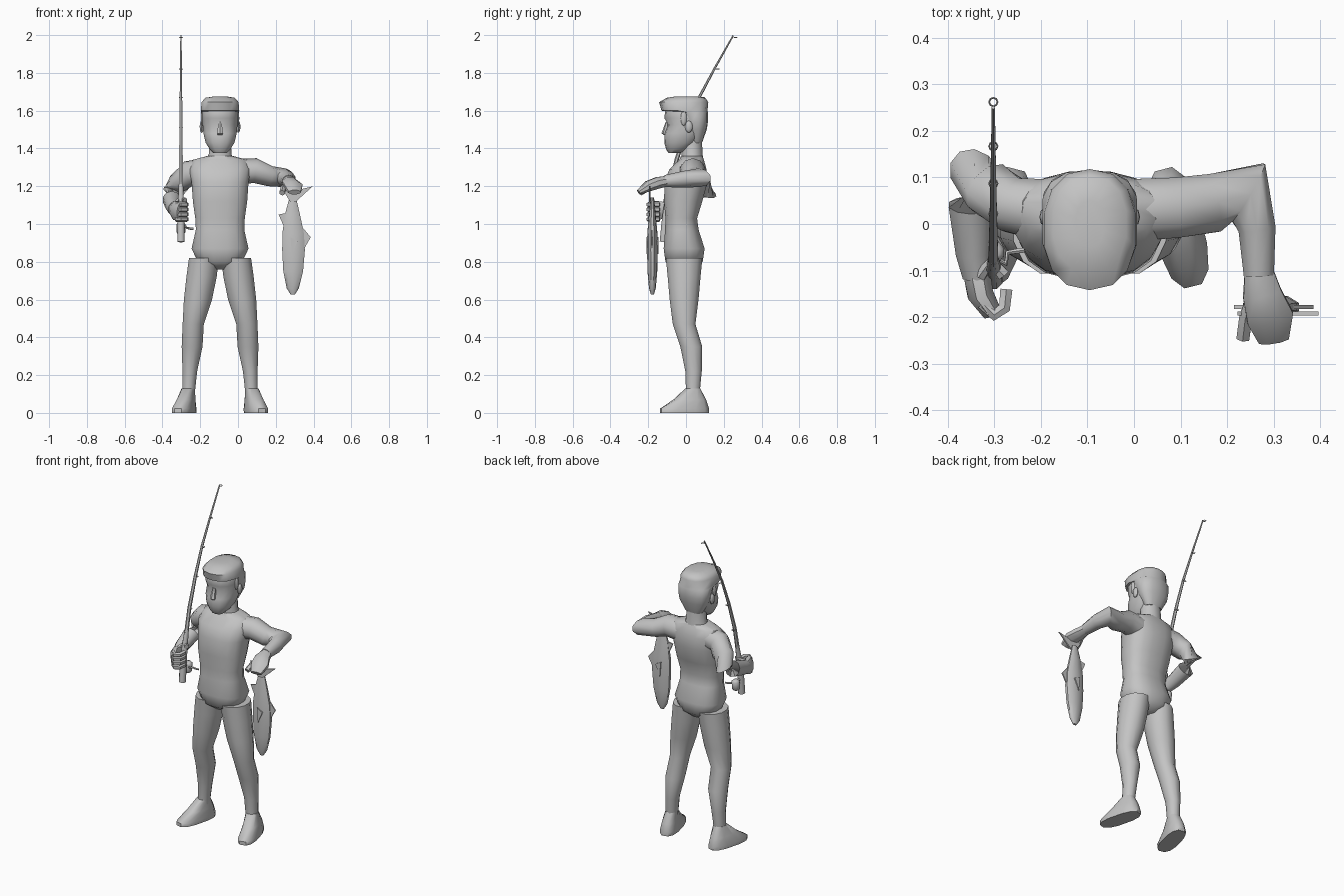
import bpy
import bmesh
import math
from mathutils import Vector, Matrix

default_cube = bpy.data.objects.get("Cube")
if default_cube:
    bpy.data.objects.remove(default_cube, do_unlink=True)

CENTRE_X = -0.095  # the figure's own middle line
UP, SIDE = Vector((0, 0, 1)), Vector((1, 0, 0))

grey = bpy.data.materials.new("plain_grey")
grey.use_nodes = True
grey.diffuse_color = (0.55, 0.55, 0.55, 1)
grey.node_tree.nodes["Principled BSDF"].inputs["Base Color"].default_value = grey.diffuse_color


def finish(name, bm, angle=50):
    """Turn a bmesh into a shaded, coloured object."""
    bmesh.ops.recalc_face_normals(bm, faces=bm.faces)
    mesh = bpy.data.meshes.new(name)
    bm.to_mesh(mesh)
    bm.free()
    for face in mesh.polygons:
        face.use_smooth = True
    mesh.set_sharp_from_angle(angle=math.radians(angle))
    mesh.materials.append(grey)
    obj = bpy.data.objects.new(name, mesh)
    bpy.context.collection.objects.link(obj)
    return obj


def loft(name, rings, sides=12, flat=False, turn=0, boxy=1.0, angle=50):
    """Skin a row of oval rings, each given as x, y, z, half width, half depth."""
    bm = bmesh.new()
    centres = [Vector(ring[:3]) for ring in rings]
    last = len(rings) - 1
    loops = []
    for i, (centre, ring) in enumerate(zip(centres, rings)):
        along = UP if flat else Vector()
        if not flat:
            for a, b in ((i - 1, i), (i, i + 1)):
                if a >= 0 and b <= last:
                    along = along + (centres[b] - centres[a]).normalized()
            along.normalize()
        across = along.cross(UP)
        if across.length < 0.5:
            across = SIDE - along * SIDE.dot(along)
        across.normalize()
        across = Matrix.Rotation(turn, 3, along) @ across
        depth = along.cross(across)
        loop = []
        for k in range(sides):
            t = math.tau * (k + 0.5) / sides
            c, s = math.cos(t), math.sin(t)
            c = math.copysign(abs(c) ** boxy, c)
            s = math.copysign(abs(s) ** boxy, s)
            loop.append(bm.verts.new(centre + across * c * ring[3] + depth * s * ring[4]))
        loops.append(loop)
    for low, high in zip(loops, loops[1:]):
        for k in range(sides):
            j = (k + 1) % sides
            bm.faces.new((low[k], low[j], high[j], high[k]))
    bm.faces.new(loops[0])
    bm.faces.new(loops[-1])
    return finish(name, bm, angle)


def column(name, rows, **options):
    """Loft level rings on the middle line: z, y, half width, half depth."""
    return loft(name, [(CENTRE_X, y, z, w, d) for z, y, w, d in rows], flat=True, **options)


def tube(name, points, radius, sides=6):
    return loft(name, [(*p, radius, radius) for p in points], sides=sides)


def plate(name, outline, y, thickness=0.008):
    """Thin upright plate from an x, z outline."""
    bm = bmesh.new()
    face = bm.faces.new([bm.verts.new((x, y - thickness / 2, z)) for x, z in outline])
    out = bmesh.ops.extrude_face_region(bm, geom=[face])
    moved = [v for v in out["geom"] if isinstance(v, bmesh.types.BMVert)]
    bmesh.ops.translate(bm, vec=(0, thickness, 0), verts=moved)
    return finish(name, bm, 30)


def ball(name, centre, size):
    bm = bmesh.new()
    bmesh.ops.create_uvsphere(bm, u_segments=8, v_segments=6, radius=1)
    bmesh.ops.scale(bm, vec=size, verts=bm.verts)
    bmesh.ops.translate(bm, vec=centre, verts=bm.verts)
    return finish(name, bm)


# Trunk and neck
column("torso", [
    (.76, -.005, .03, .05), (.8, -.01, .12, .1), (.87, -.01, .153, .11),
    (.97, -.022, .13, .09), (1.03, -.025, .133, .085), (1.12, -.015, .146, .103),
    (1.22, 0, .153, .115), (1.29, .01, .165, .1), (1.34, .03, .145, .066),
    (1.36, .03, .07, .058)], sides=16, boxy=.8)
column("neck", [(1.32, .035, .085, .06), (1.37, .032, .062, .058), (1.46, .03, .06, .055)])

# Head, hair, nose and ears
column("head", [
    (1.375, -.062, .035, .03), (1.395, -.045, .055, .06), (1.43, -.03, .078, .085),
    (1.48, -.01, .09, .105), (1.525, .008, .094, .104), (1.56, 0, .095, .114),
    (1.61, 0, .095, .11), (1.65, 0, .07, .08)], sides=14, boxy=.85)
column("hair", [
    (1.43, .055, .055, .03), (1.5, .055, .093, .055), (1.54, .05, .1, .066),
    (1.59, .035, .103, .082), (1.6, -.008, .104, .122), (1.645, -.012, .1, .13),
    (1.668, 0, .08, .103), (1.676, 0, .03, .05)], sides=14, boxy=.85)
loft("nose", [(CENTRE_X, -.1, 1.54, .01, .008), (CENTRE_X, -.112, 1.48, .018, .018),
              (CENTRE_X, -.1, 1.465, .012, .008)], sides=6, flat=True)

for label, s in (("left", 1), ("right", -1)):
    ball(label + "_ear", (CENTRE_X + s * .097, .015, 1.515), (.011, .02, .032))
    # Sideburn in front of the ear
    ball(label + "_sideburn", (CENTRE_X + s * .093, -.012, 1.56), (.009, .016, .04))

    # Leg, defined by its distance from the middle line
    leg = [(.085, -.01, .82, .082, .1), (.098, -.01, .72, .083, .09),
           (.117, -.01, .6, .077, .079), (.142, -.01, .47, .058, .062),
           (.148, .028, .35, .057, .06), (.16, .04, .22, .04, .045),
           (.167, .036, .1, .034, .037)]
    loft(label + "_leg", [(CENTRE_X + s * x, *rest) for x, *rest in leg], flat=True)

    # Foot turned outward, with a flat sole
    foot = [(.19, -.008, 0, .052, .133), (.19, -.008, .022, .053, .133),
            (.18, .02, .07, .044, .088), (.168, .036, .13, .034, .038)]
    loft(label + "_foot", [(CENTRE_X + s * x, *rest) for x, *rest in foot],
         flat=True, turn=s * .25, boxy=.75)

# Left arm, raised sideways with the forearm forward
loft("left_arm", [
    (0, .03, 1.275, .07, .07), (.09, .035, 1.283, .068, .066), (.17, .045, 1.253, .066, .054),
    (.245, .068, 1.245, .074, .05), (.264, -.01, 1.237, .042, .044),
    (.268, -.11, 1.227, .034, .032)], sides=10)
loft("left_hand", [
    (.268, -.1, 1.227, .033, .03), (.275, -.15, 1.218, .045, .033),
    (.292, -.2, 1.2, .054, .03), (.3, -.25, 1.168, .035, .014)], sides=8)
tube("left_thumb", [(.258, -.15, 1.21), (.24, -.2, 1.19), (.234, -.245, 1.165)], .016)

# Right arm, elbow back and forearm forward
loft("right_arm", [
    (-.19, .03, 1.275, .07, .07), (-.26, .04, 1.268, .062, .068), (-.31, .075, 1.22, .062, .058),
    (-.343, .108, 1.165, .058, .056), (-.35, .04, 1.13, .05, .048),
    (-.345, -.06, 1.095, .04, .043), (-.337, -.11, 1.08, .033, .04)], sides=10)
loft("right_hand", [
    (-.338, -.1, 1.08, .032, .038), (-.33, -.15, 1.072, .03, .055),
    (-.305, -.19, 1.065, .022, .05)], sides=8)
for i in range(4):
    z = 1.025 + i * .026
    tube("right_finger", [(-.325, -.17, z), (-.3, -.195, z), (-.278, -.18, z), (-.274, -.14, z)], .015)
tube("right_thumb", [(-.33, -.11, 1.11), (-.305, -.08, 1.13), (-.28, -.11, 1.125)], .015)

# Fishing rod: thick grip, then a bowed tapering blank
ROD_X = -.302
blank = [(-.1, 1.1), (-.05, 1.34), (.01, 1.52), (.075, 1.68), (.155, 1.83), (.25, 1.998)]
loft("rod_grip", [(ROD_X, -.12, .905, .021, .021), (ROD_X, -.112, 1, .02, .02),
                  (ROD_X, -.1, 1.1, .018, .018), (ROD_X, -.075, 1.22, .012, .012)], sides=8)
loft("rod_blank", [(ROD_X, y, z, .013 - .0018 * i, .013 - .0018 * i)
                   for i, (y, z) in enumerate(blank)], sides=6)
for y, z in blank[1:]:
    bpy.ops.mesh.primitive_torus_add(major_radius=.009, minor_radius=.002, major_segments=8,
                                     minor_segments=4, location=(ROD_X, y + .012, z - .01))
    guide = bpy.context.object
    guide.name = "line_guide"
    guide.data.materials.append(grey)

# Reel behind the grip, with its bent crank
tube("reel_foot", [(ROD_X, -.11, 1), (ROD_X, -.06, .99)], .008)
loft("reel_body", [(ROD_X, -.065, .945, .016, .016), (ROD_X, -.065, .955, .024, .024),
                   (ROD_X, -.06, 1, .024, .024), (ROD_X, -.06, 1.01, .014, .014)], sides=10)
tube("reel_crank", [(ROD_X, -.07, .985), (-.275, -.085, .985), (-.272, -.062, .98),
                    (-.25, -.058, .975), (-.235, -.056, .975)], .006)

# Fish hanging head down from the left hand
FISH_Y = -.178
profile = [(.627, .29, .012, .008), (.66, .29, .034, .018), (.75, .292, .055, .026),
           (.86, .294, .063, .028), (.95, .292, .06, .027), (1.05, .288, .042, .018),
           (1.14, .29, .018, .009)]
loft("fish_body", [(x, FISH_Y, z, w, d) for z, x, w, d in profile], sides=10, flat=True)
plate("fish_tail", [(.275, 1.12), (.222, 1.205), (.3, 1.175), (.396, 1.2), (.308, 1.12)], -.192)
plate("fish_back_fin", [(.335, .99), (.385, .93), (.368, .9), (.34, .85)], FISH_Y)
plate("fish_belly_fin", [(.25, .97), (.215, 1.05), (.265, 1.06)], FISH_Y)
for s in (-1, 1):
    plate("fish_side_fin", [(.285, .84), (.315, .91), (.278, .93)], FISH_Y + s * .028)
